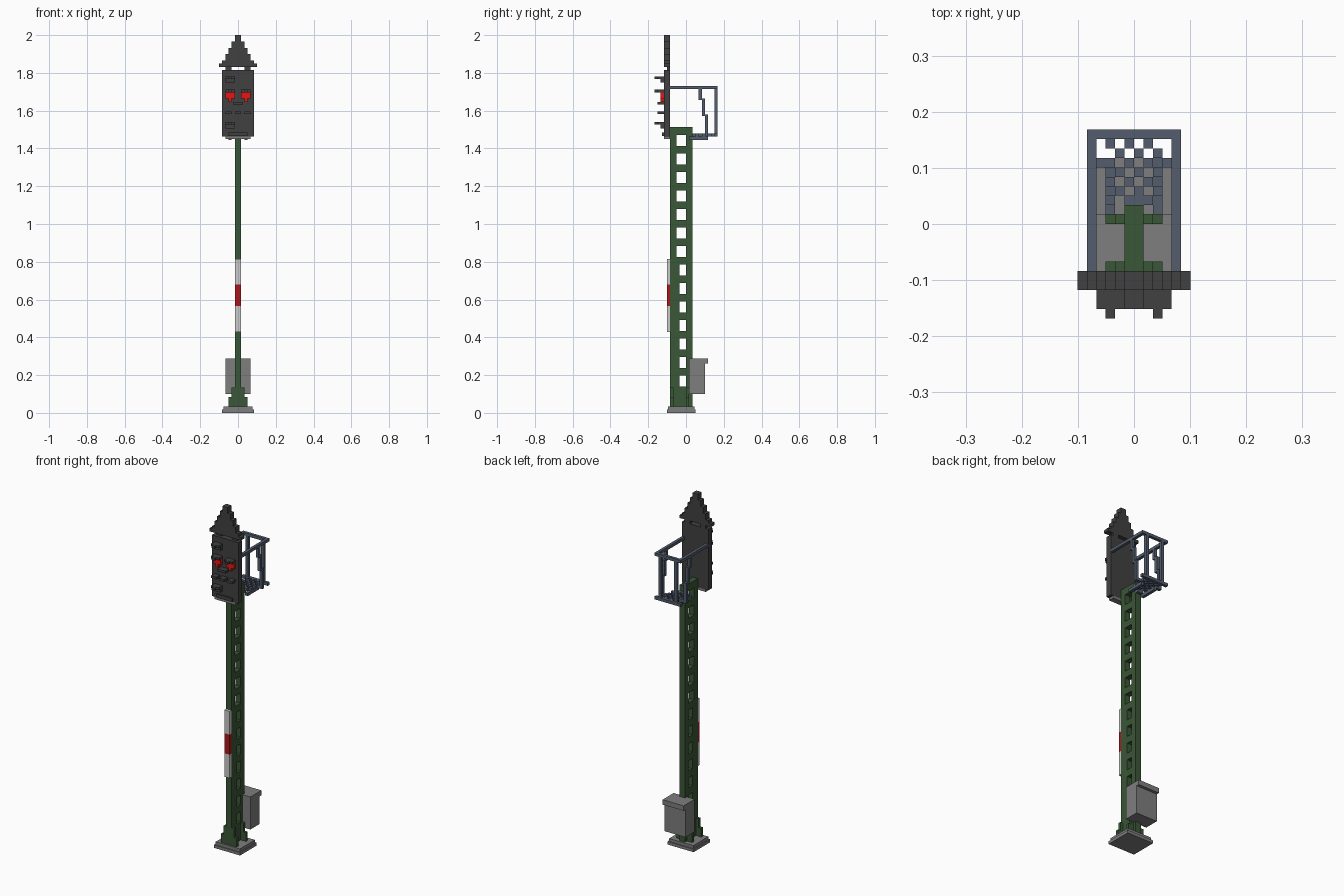
import bpy, bmesh
from mathutils import Matrix, Vector

if "Cube" in bpy.data.objects:
    bpy.data.objects.remove(bpy.data.objects["Cube"])

V = 2 / 119  # size of one block; all part coordinates below are in blocks


def material(name, rgb):
    m = bpy.data.materials.new(name)
    m.use_nodes = True
    m.diffuse_color = (*rgb, 1)
    bsdf = m.node_tree.nodes["Principled BSDF"]
    bsdf.inputs["Base Color"].default_value = (*rgb, 1)
    bsdf.inputs["Roughness"].default_value = 0.8
    return m


GREEN = material("mast green", (0.042, 0.095, 0.037))
DARK = material("charcoal", (0.052, 0.052, 0.052))
GREY = material("concrete grey", (0.21, 0.21, 0.21))
SLATE = material("slate blue", (0.088, 0.11, 0.155))
WHITE = material("white", (0.6, 0.6, 0.6))
RED = material("plate red", (0.42, 0.008, 0.01))
LAMP = material("lamp red", (0.85, 0.008, 0.008))


def part(name, mat, boxes, mirror=False):
    """One object from boxes (x0, x1, y0, y1, z0, z1), optionally mirrored in x."""
    if mirror:
        boxes = list(boxes) + [(-b[1], -b[0], *b[2:]) for b in boxes]
    bm = bmesh.new()
    for x0, x1, y0, y1, z0, z1 in boxes:
        centre = Vector((x0 + x1, y0 + y1, z0 + z1)) * V / 2
        size = Vector((x1 - x0, y1 - y0, z1 - z0)) * V
        bmesh.ops.create_cube(bm, size=1, matrix=Matrix.Translation(centre) @ Matrix.Diagonal((*size, 1)))
    mesh = bpy.data.meshes.new(name)
    bm.to_mesh(mesh)
    bm.free()
    mesh.materials.append(mat)
    obj = bpy.data.objects.new(name, mesh)
    bpy.context.collection.objects.link(obj)
    return obj


# Foundation: two stepped slabs
part("foundation", GREY, [(-5, 5, -6, 3, 0, 1), (-4.6, 4.6, -5.6, 2.6, 1, 2)])

# Mast: two uprights joined by rungs, with window openings between them
mast = [(-1, 1, -5, -3, 2, 90), (-1, 1, 0, 2, 2, 90)]
z = 2
for i in range(14):
    centre = 10 + 5.83 * i
    mast.append((-1, 1, -3, 0, z, centre - 1.75))
    if i < 7:  # narrower openings in the lower half
        mast.append((-1, 1, -3, -2, centre - 1.75, centre + 1.75))
    z = centre + 1.75
mast.append((-1, 1, -3, 0, z, 90))
part("mast", GREEN, mast)

# Stepped gussets at the mast foot
part("foot_gussets", GREEN, [
    (1, 3, -5, -4, 2, 5), (1, 2, -5, -4, 5, 8),
    (1, 3, 0, 1, 2, 5), (1, 2, 0, 1, 5, 8)], mirror=True)

# Equipment cabinet behind the mast, with overhanging lid
part("cabinet", GREY, [(-4, 4, 1, 6, 6, 15.5), (-4, 4, 1, 7, 15.5, 17.2)])

# Striped marker plate on the mast front
part("marker_white", WHITE, [(-1, 1, -6, -5, 25.5, 33.6), (-1, 1, -6, -5, 40.5, 48.5)])
part("marker_red", RED, [(-1, 1, -6, -5, 33.6, 40.5)])

# Signal head board with a sill below
part("head_board", DARK, [(-5, 5, -7, -5, 87, 108)])
part("head_sill", GREY, [(-4, 4, -7, -5, 86.2, 87)])

# Pointed top board on two short posts
part("top_posts", DARK, [(2, 4, -6, -5, 108, 109.3)], mirror=True)
widths = [6, 5, 4, 4, 3, 3, 2, 2, 1, 1]
part("top_board", DARK, [(-w, w, -7, -5, 109 + i, 110 + i) for i, w in enumerate(widths)])


# Lamp hoods
def hood(x, z):
    return [(x - 1.5, x + 1.5, -9, -7, z, z + 0.8),
            (x - 0.5, x + 0.5, -10, -9, z, z + 0.8)]


part("lamp_hoods", DARK, hood(-2.5, 105.2) + hood(-2.5, 90.8) + hood(-2.5, 101) + hood(2.5, 101))
part("dark_lamps", DARK, [(-4, -1, -8, -7, 104, 105.2), (-4, -1, -8, -7, 89.6, 90.8)])
part("small_hoods", DARK, [(-1.5, 1.5, -9, -7, 97.2, 98), (-4, -2, -9, -7, 94.2, 95),
                           (-1, 1, -9, -7, 94.2, 95), (2, 4, -9, -7, 94.2, 95)])
part("lower_plate", DARK, [(-3, 3, -7.5, -7, 87.2, 88.4)])

# Lit red lamps
part("red_lamps", LAMP, [(1, 4, -8, -7, 99, 101), (2, 3, -8, -7, 98, 99)], mirror=True)

# Service platform: checkered grating with a frame and brackets
part("platform_grating", SLATE, [
    (x, x + 1, y, y + 1, 87, 88)
    for x in range(-3, 3) for y in range(2, 9) if (x + y) % 2])
part("platform_frame", SLATE, [(-5, 5, 9, 10, 87, 88), (-1, 1, 2, 3, 86, 88)])
part("platform_side_tabs", SLATE, [(3, 5, 6, 7, 87, 88)], mirror=True)
part("platform_brackets", SLATE, [(2, 3, 1, 7, 86, 87)], mirror=True)

# Guard rail: top bars, rear posts and stepped side braces
part("top_rail", SLATE, [(-5, 5, 9, 10, 102, 103), (4, 5, -5, 9, 102, 103), (-5, -4, -5, 9, 102, 103)])
part("rear_posts", SLATE, [(2.5, 3.5, 9, 10, 88, 102)], mirror=True)
part("side_braces", SLATE, [
    (4, 5, 4, 5, 98.5, 102), (4, 5, 5, 6, 93.5, 99), (4, 5, 6, 7, 88, 94)], mirror=True)
